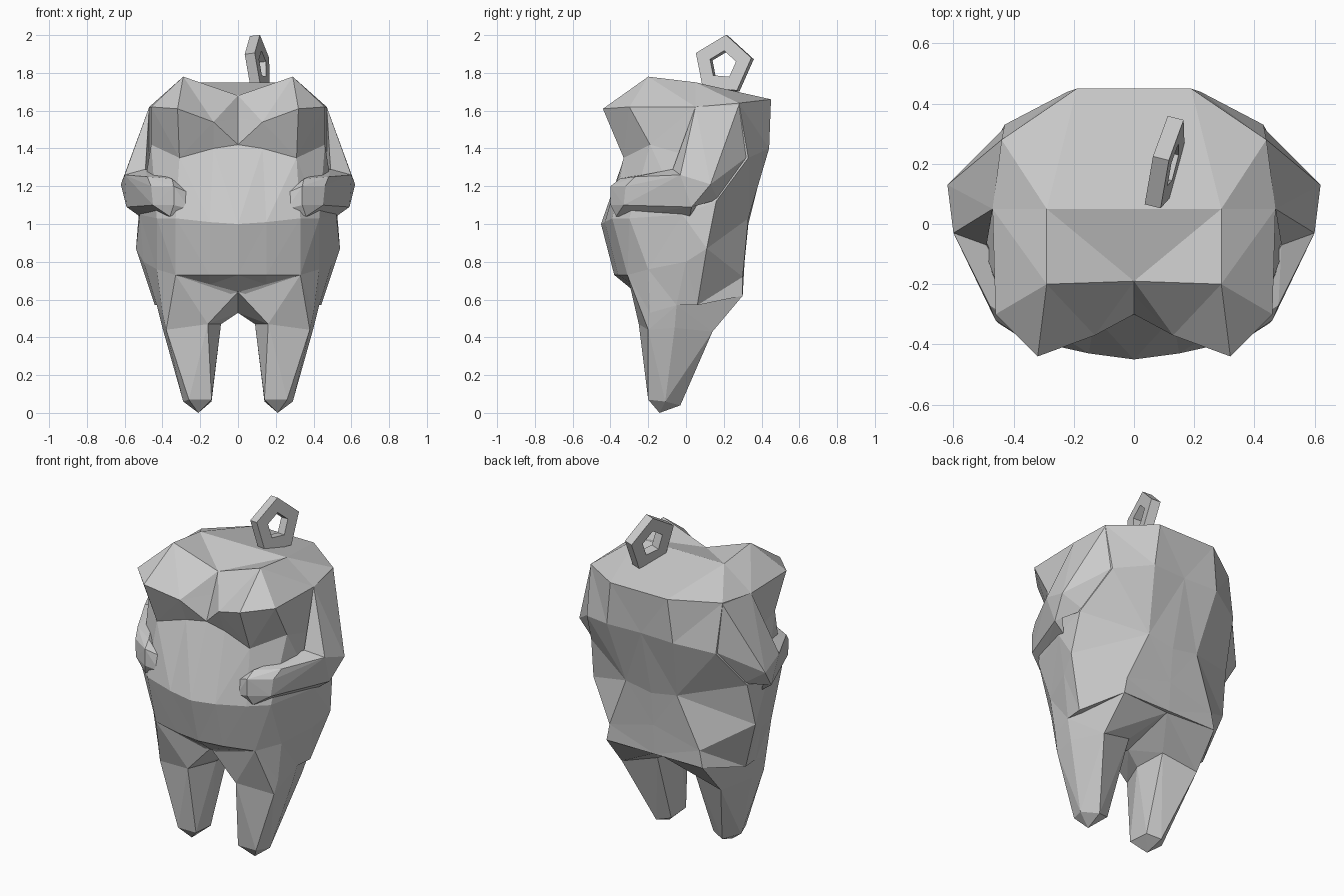
import bpy
import bmesh
import math
from mathutils import Vector, Euler, Matrix

start_cube = bpy.data.objects.get("Cube")
if start_cube:
    bpy.data.objects.remove(start_cube, do_unlink=True)


def make_material(name, colour):
    material = bpy.data.materials.new(name)
    material.use_nodes = True
    material.diffuse_color = colour
    material.node_tree.nodes["Principled BSDF"].inputs["Base Color"].default_value = colour
    return material


grey = make_material("plain grey", (0.6, 0.6, 0.6, 1))


def finish(bm, name):
    """Clean the mesh, keep it flat shaded and link it as a named object."""
    bmesh.ops.remove_doubles(bm, verts=bm.verts, dist=0.0005)
    bmesh.ops.triangulate(bm, faces=bm.faces, quad_method="BEAUTY")
    bmesh.ops.recalc_face_normals(bm, faces=bm.faces)
    mesh = bpy.data.meshes.new(name)
    bm.to_mesh(mesh)
    bm.free()
    mesh.materials.append(grey)
    obj = bpy.data.objects.new(name, mesh)
    bpy.context.scene.collection.objects.link(obj)
    return obj


def mirrored(point):
    return (-point[0], point[1], point[2])


def loft(name, half_rings):
    """Loft closed rings, each given as its left half from front centre to back centre."""
    bm = bmesh.new()
    rings = []
    for half in half_rings:
        outline = half + [mirrored(p) for p in half[-2:0:-1]]
        rings.append([bm.verts.new(p) for p in outline])
    for upper, lower in zip(rings, rings[1:]):
        for i in range(len(upper)):
            j = (i + 1) % len(upper)
            bm.faces.new((upper[i], upper[j], lower[j], lower[i]))
    # Fan caps start at the front centre, which keeps the notch between the brows
    for cap in (rings[0], rings[-1]):
        for a, b in zip(cap[1:], cap[2:]):
            bm.faces.new((cap[0], a, b))
    return finish(bm, name)


def hull_pair(name, points):
    """Make a faceted convex part for the left side and its mirror image."""
    for side, place in (("left", tuple), ("right", mirrored)):
        bm = bmesh.new()
        for p in points:
            bm.verts.new(place(p))
        result = bmesh.ops.convex_hull(bm, input=bm.verts)
        unused = [e for e in result["geom_interior"] if isinstance(e, bmesh.types.BMVert)]
        bmesh.ops.delete(bm, geom=unused, context="VERTS")
        finish(bm, side + "_" + name)


# Body: crown, brow rim, eye hollow, belly, belly underside, hip line
notch, brow_top, crown = (0, -.19, 1.68), (.29, -.2, 1.78), (.29, .05, 1.75)
belly_corner, thigh_front, thigh_side = (.33, -.31, .73), (.4, -.19, .53), (.43, -.05, .57)
seat_corner = (.32, .3, .62)
loft("body", [
    [notch, notch, brow_top, brow_top, crown, crown, crown, (0, .05, 1.75)],
    [(0, -.24, 1.56), (.13, -.37, 1.54), (.32, -.44, 1.61), (.46, -.3, 1.62),
     (.47, .05, 1.62), (.44, .28, 1.64), (.19, .45, 1.66), (0, .45, 1.66)],
    [(0, -.3, 1.42), (.13, -.31, 1.4), (.31, -.33, 1.35), (.46, -.19, 1.42),
     (.47, .05, 1.35), (.43, .33, 1.35), (.22, .44, 1.4), (0, .43, 1.4)],
    [(0, -.45, 1), (.15, -.43, 1.01), (.33, -.39, 1.03), (.43, -.3, 1.03),
     (.52, -.02, 1.05), (.52, .16, 1.12), (.17, .33, 1.03), (0, .33, 1)],
    [(0, -.38, .73), (.15, -.36, .73), belly_corner, (.43, -.2, .76),
     (.5, 0, .8), (.54, .11, .87), (.3, .3, .72), (0, .31, .8)],
    [(0, -.27, .64), (.15, -.285, .68), belly_corner, thigh_front,
     thigh_side, (.44, .06, .57), seat_corner, (0, .3, .62)],
])

# Legs: hips narrow to the knee line, then taper to pointed feet
knee = [(.16, -.25, .47), (.09, -.08, .47), (.38, -.2, .44),
        (.4, -.06, .45), (.33, .14, .43), (.12, .1, .49)]
hull_pair("hip", knee + [
    (0, -.26, .64), (0, -.05, .53), (0, .28, .62),
    seat_corner, thigh_front, thigh_side, belly_corner])
hull_pair("leg", knee + [
    (.14, -.2, .07), (.26, -.2, .07), (.29, -.11, .06),
    (.14, -.06, .06), (.21, -.14, 0), (.22, -.03, .04)])

# Arms: upper arm down to the elbow, forearm forward to a blunt hand
elbow = [(.6, -.03, 1.26), (.62, .13, 1.21), (.59, .03, 1.09), (.49, -.07, 1.29)]
hull_pair("upper_arm", elbow + [
    (.47, .05, 1.62), (.44, .28, 1.63), (.42, .33, 1.36), (.5, .17, 1.13)])
hull_pair("forearm", elbow + [
    (.35, -.35, 1.24), (.48, -.27, 1.25), (.34, -.4, 1.2), (.34, -.4, 1.1),
    (.26, -.38, 1.08), (.27, -.37, 1.17), (.46, -.32, 1.2), (.45, -.33, 1.1),
    (.36, -.37, 1.04), (.52, .02, 1.04)])


def make_loop(name, centre, outer, inner, thickness, sides):
    """Make a flat ring with a hole, standing upright with its hole facing sideways."""
    bm = bmesh.new()
    half = thickness / 2
    section = [(outer, half), (inner, half), (inner, -half), (outer, -half)]
    loops = []
    for k in range(sides):
        angle = math.tau * k / sides + math.radians(5)
        loops.append([bm.verts.new((x, r * math.sin(angle), r * math.cos(angle)))
                      for r, x in section])
    for k in range(sides):
        here, after = loops[k], loops[(k + 1) % sides]
        for i in range(len(section)):
            j = (i + 1) % len(section)
            bm.faces.new((here[i], here[j], after[j], after[i]))
    turn = Euler((0, math.radians(-7), math.radians(-14))).to_matrix().to_4x4()
    bmesh.ops.transform(bm, matrix=Matrix.Translation(Vector(centre)) @ turn, verts=bm.verts)
    return finish(bm, name)


# Hanging loop on top
make_loop("hanging_loop", (.105, .2, 1.84), .16, .075, .055, 5)
